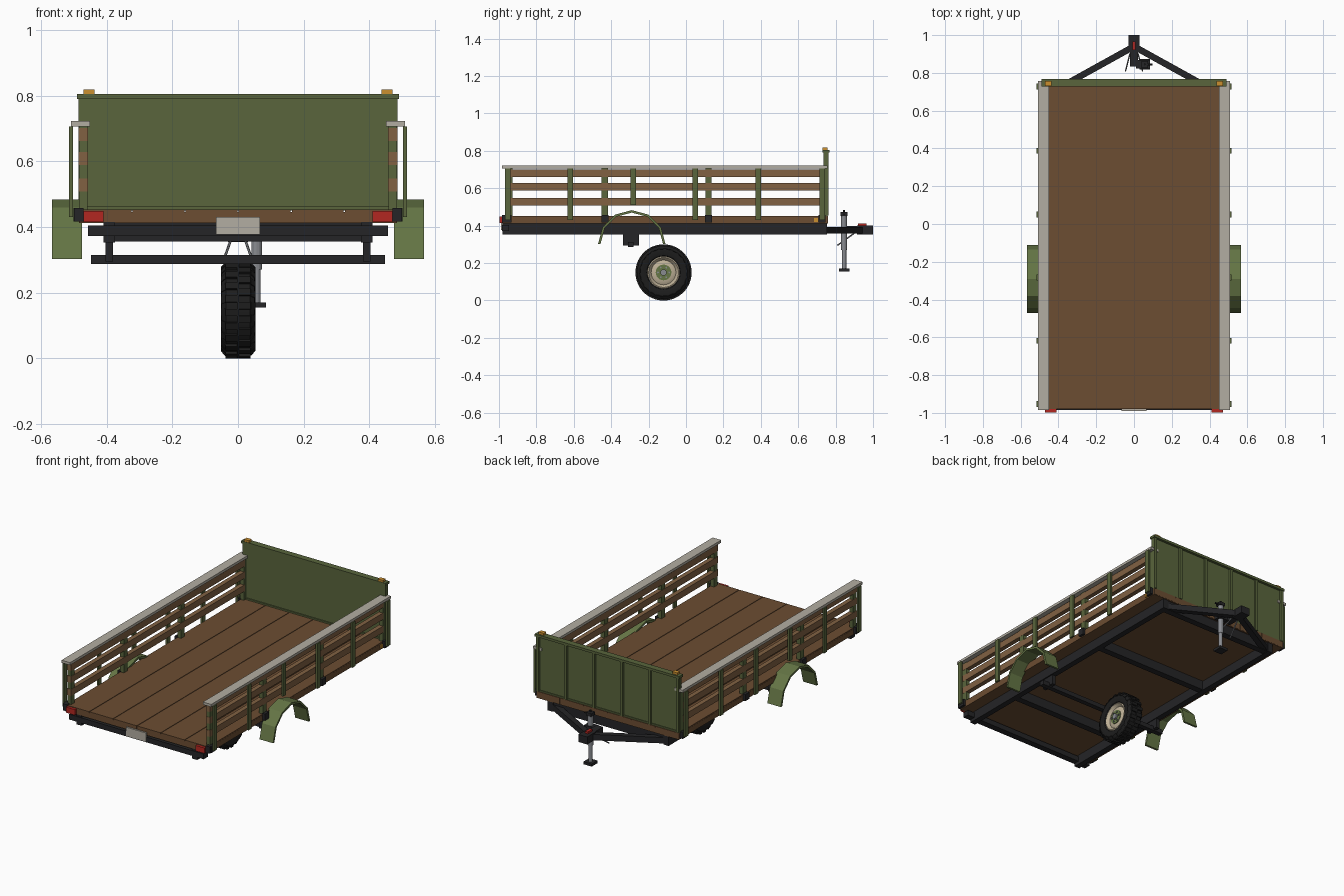
import bpy, bmesh, math
from mathutils import Vector, Matrix

if "Cube" in bpy.data.objects:
    bpy.data.objects.remove(bpy.data.objects["Cube"])

def mat(name, r, g, b):
    m = bpy.data.materials.new(name)
    m.diffuse_color = (r, g, b, 1)
    m.use_nodes = True
    m.node_tree.nodes["Principled BSDF"].inputs["Base Color"].default_value = m.diffuse_color
    return m

GREEN = mat("olive_paint", .10, .13, .045)
FENDER = mat("fender_paint", .13, .18, .06)
WOOD = mat("wood", .15, .075, .032)
SLAT = mat("slat_wood", .22, .12, .055)
DARK = mat("dark_steel", .018, .018, .02)
RUBBER = mat("rubber", .012, .012, .012)
CAP = mat("cap_metal", .45, .42, .36)
STEEL = mat("steel", .25, .26, .28)
CREAM = mat("rim_cream", .52, .44, .31)
RED = mat("red_lens", .45, .02, .015)
AMBER = mat("amber_lens", .6, .28, .03)

def finish(name, bm, m):
    bmesh.ops.recalc_face_normals(bm, faces=bm.faces)
    me = bpy.data.meshes.new(name)
    bm.to_mesh(me)
    bm.free()
    ob = bpy.data.objects.new(name, me)
    bpy.context.collection.objects.link(ob)
    me.materials.append(m)
    return ob

def add_box(bm, x, y, z, rot=None):
    lo, hi = Vector((x[0], y[0], z[0])), Vector((x[1], y[1], z[1]))
    M = Matrix.Translation((lo + hi) / 2) @ Matrix.Diagonal((*(hi - lo), 1))
    bmesh.ops.create_cube(bm, size=1, matrix=rot @ M if rot else M)

def boxes(name, m, items, mirror=False):
    bm = bmesh.new()
    for x, y, z in items:
        add_box(bm, x, y, z)
        if mirror:
            add_box(bm, (-x[1], -x[0]), y, z)
    return finish(name, bm, m)

def span(c, w):
    return (c - w / 2, c + w / 2)

def rod(name, m, a, b, r, sides=12):
    a, b = Vector(a), Vector(b)
    bm = bmesh.new()
    q = (b - a).to_track_quat('Z', 'Y').to_matrix().to_4x4()
    bmesh.ops.create_cone(bm, cap_ends=True, segments=sides, radius1=r, radius2=r,
                          depth=(b - a).length, matrix=Matrix.Translation((a + b) / 2) @ q)
    return finish(name, bm, m)

def lathe_x(name, m, prof, center, n=32):
    # closed (x, radius) profile spun around the wheel axis
    bm = bmesh.new()
    rings = []
    for i in range(n):
        a = 2 * math.pi * i / n
        rings.append([bm.verts.new((center[0] + x, center[1] + r * math.cos(a),
                                    center[2] + r * math.sin(a))) for x, r in prof])
    for i in range(n):
        p, q = rings[i], rings[(i + 1) % n]
        for k in range(len(prof)):
            j = (k + 1) % len(prof)
            bm.faces.new((p[k], p[j], q[j], q[k]))
    ob = finish(name, bm, m)
    bpy.context.view_layer.objects.active = ob
    ob.select_set(True)
    bpy.ops.object.shade_smooth_by_angle(angle=math.radians(30))
    ob.select_set(False)
    return ob

# deck planks
boxes("deck_planks", WOOD, [(span(-.404 + .1617 * i, .158), (-.98, .76), (.415, .453)) for i in range(6)])
boxes("deck_subfloor", WOOD, [((-.484, .484), (-.979, .759), (.412, .446))])

# chassis frame
boxes("side_rails", DARK, [((.375, .41), (-.98, .755), (.353, .415))], True)
boxes("crossmembers", DARK, [((-.40, .40), span(y, .04), (.355, .412)) for y in (-.6, .15, .73)])
boxes("rear_beam", DARK, [((-.457, .457), (-.985, -.945), (.372, .404))])

# axle and hangers
boxes("axle", DARK, [((-.448, .448), span(-.295, .03), (.287, .314))])
boxes("axle_hangers", DARK, [((.38, .403), span(-.295, .085), (.295, .356))], True)

# side racks
SX, OX = (.457, .485), (.503, .515)
boxes("side_slats", SLAT, [(SX, (-.965, .72), span(z, .04)) for z in (.681, .608, .528)], True)
boxes("rack_posts", GREEN, [((.459, .484), span(y, .034), (.453, .706)) for y in (-.945, -.434, .12, .73)], True)
boxes("outer_stakes", GREEN, [(OX, span(y, .03), (.51 if y == -.283 else .43, .706))
                              for y in (-.953, -.618, -.283, .05, .387, .728)], True)
boxes("rack_caps", CAP, [((.451, .508), (-.985, .757), (.706, .722))], True)
boxes("stake_pockets", DARK, [((.48, .501), span(y, .038), (.417, .458)) for y in (-.953, -.434, .12, .728)], True)

# headboard with outer ribs
boxes("headboard", GREEN, [((-.485, .485), (.735, .752), (.45, .795))])
boxes("headboard_ribs", GREEN, [(span(-.475 + .19 * i, .018), (.75, .763), (.455, .795)) for i in range(6)])
boxes("headboard_cap", GREEN, [((-.49, .49), (.729, .767), (.79, .805))])
boxes("headboard_sill", GREEN, [((-.484, .484), (.728, .756), (.452, .462))])

# lights and plate
boxes("roof_markers", AMBER, [(span(.454, .034), span(.744, .026), (.805, .818))], True)
boxes("side_markers", AMBER, [((.484, .492), span(.695, .02), (.42, .442))], True)
boxes("tail_lights", RED, [((.41, .47), (-.997, -.975), (.415, .449))], True)
boxes("tail_light_brackets", DARK, [((.47, .498), (-.985, -.955), (.417, .458))], True)
boxes("rear_plate", CAP, [((-.067, .067), (-.99, -.98), (.377, .431))])

# arched fenders
bm = bmesh.new()
for s in (1, -1):
    rows = []
    for i in range(7):
        a = math.pi * i / 6
        rows.append([bm.verts.new((s * x, -.29 + r * math.cos(a), .303 + r * math.sin(a)))
                     for x, r in ((.475, .18), (.567, .18), (.567, .167), (.475, .167))])
    for p, q in zip(rows, rows[1:]):
        for k in range(4):
            j = (k + 1) % 4
            bm.faces.new((p[k], p[j], q[j], q[k]))
    bm.faces.new(rows[0])
    bm.faces.new(rows[-1])
finish("fenders", bm, FENDER)

# drawbar A-frame
bm = bmesh.new()
for s in (1, -1):
    a, b = Vector((s * .37, .735, .376)), Vector((0, .94, .376))
    d = b - a
    R = Matrix.Translation(a) @ Matrix.Rotation(math.atan2(d.y, d.x), 4, 'Z')
    add_box(bm, (0, d.length), (-.017, .017), (-.018, .018), R)
finish("drawbar", bm, DARK)

# coupler and safety cables
boxes("coupler", DARK, [((-.022, .022), (.835, .94), (.36, .397)), ((-.03, .03), (.915, 1.0), (.354, .4))])
boxes("coupler_latch", RED, [((-.009, .009), (.92, .965), (.398, .412))])
for s in (1, -1):
    rod("safety_cable", STEEL, (s * .022, .9, .36), (s * .045, .81, .295), .004, 6)

# parking jack
JX, JY = .057, .845
rod("jack_outer_tube", STEEL, (JX, JY, .27), (JX, JY, .455), .016)
rod("jack_inner_tube", STEEL, (JX, JY, .165), (JX, JY, .28), .012)
boxes("jack_foot", DARK, [(span(JX, .056), span(JY, .056), (.154, .17))])
boxes("jack_head", DARK, [(span(JX, .036), span(JY, .036), (.452, .472))])
boxes("jack_mount", DARK, [((.01, .085), span(JY, .045), (.362, .392))])
rod("jack_crank", DARK, (JX, JY, .47), (JX, JY, .485), .005, 8)
rod("jack_handle", DARK, (JX - .005, JY, .46), (JX + .04, JY, .46), .005, 8)

# wheel with tread blocks
C = (0, -.12, .15)
half = [(.036, .083), (.045, .09), (.052, .112), (.05, .128), (.036, .142)]
lathe_x("tyre", RUBBER, half + [(-x, r) for x, r in reversed(half)], C, 40)
bm = bmesh.new()
for i in range(22):
    for s in (-1, 1):
        R = Matrix.Translation(C) @ Matrix.Rotation(2 * math.pi * (i + .25 * s) / 22, 4, 'X')
        add_box(bm, (-.038, .003) if s < 0 else (-.003, .038), (-.011, .011), (.135, .15), R)
        R = R @ Matrix.Translation((s * .043, 0, .132)) @ Matrix.Rotation(s * .85, 4, 'Y')
        add_box(bm, (-.009, .011), (-.011, .011), (-.006, .004), R)
finish("tread_blocks", bm, RUBBER)
rim = [(.04, .086), (.043, .08), (.036, .074), (.026, .066), (.034, .05), (.034, .02)]
lathe_x("rim", CREAM, rim + [(-x, r) for x, r in reversed(rim)], C)
rod("hub_plate", FENDER, (-.038, C[1], C[2]), (.038, C[1], C[2]), .042, 24)
rod("hub_cap", STEEL, (-.048, C[1], C[2]), (.048, C[1], C[2]), .017, 16)
for i in range(6):
    a = math.pi * i / 3
    y, z = C[1] + .03 * math.cos(a), C[2] + .03 * math.sin(a)
    rod("lug_nut", STEEL, (-.043, y, z), (.043, y, z), .005, 6)
